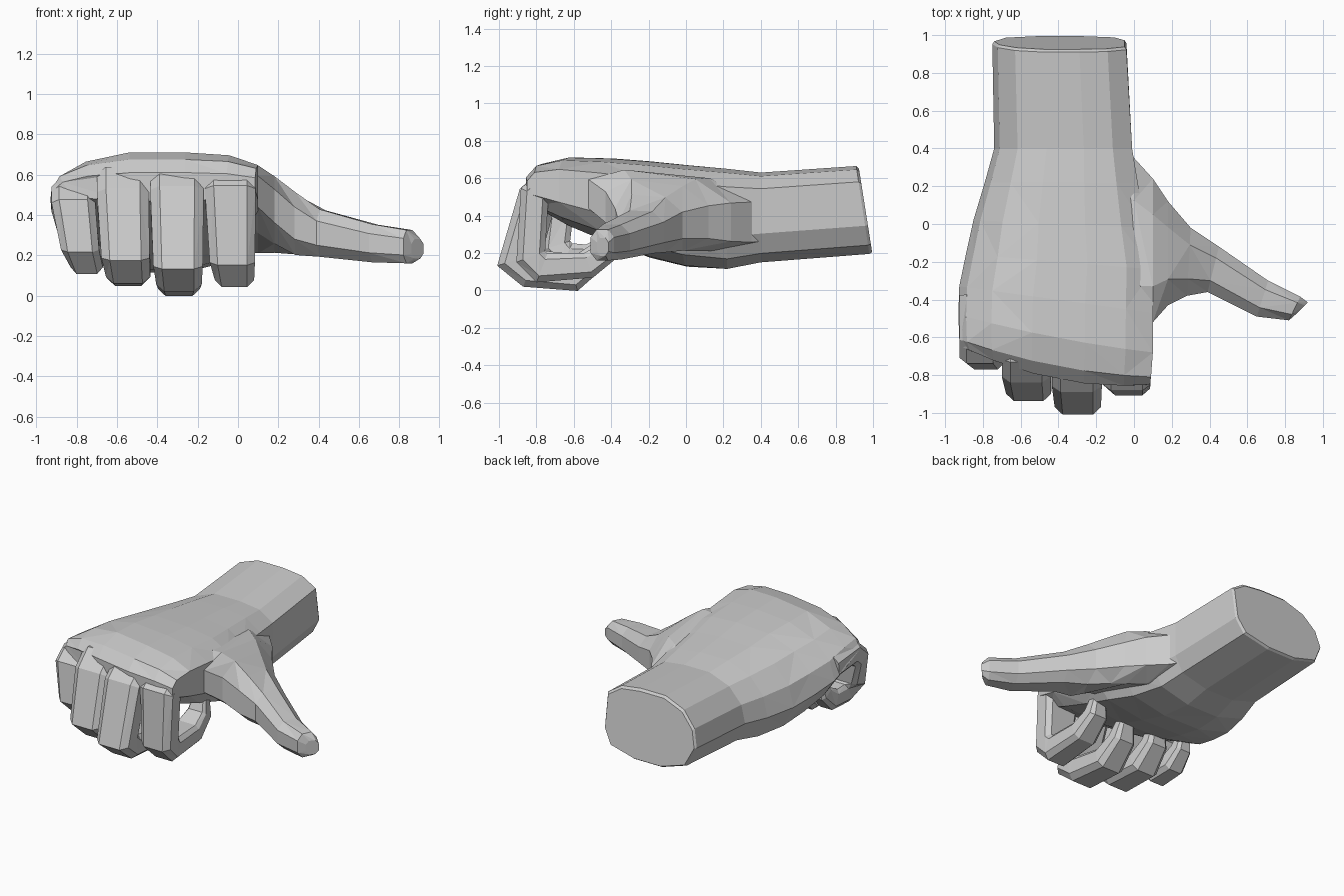
import bpy, bmesh
from mathutils import Vector

if "Cube" in bpy.data.objects:
    bpy.data.objects.remove(bpy.data.objects["Cube"])


def loft(name, rings):
    """Skin equal-sized rings of points into a closed flat-shaded solid."""
    bm = bmesh.new()
    loops = [[bm.verts.new(p) for p in ring] for ring in rings]
    n = len(loops[0])
    for a, b in zip(loops, loops[1:]):
        for i in range(n):
            j = (i + 1) % n
            bm.faces.new((a[i], a[j], b[j], b[i]))
    bm.faces.new(loops[0])
    bm.faces.new(loops[-1])
    # split warped quads so the parts join cleanly
    bmesh.ops.connect_verts_nonplanar(bm, angle_limit=.02, faces=bm.faces)
    bmesh.ops.recalc_face_normals(bm, faces=bm.faces)
    me = bpy.data.meshes.new(name)
    bm.to_mesh(me)
    bm.free()
    ob = bpy.data.objects.new(name, me)
    bpy.context.collection.objects.link(ob)
    return ob


# Forearm stub and palm: one rounded section carried along y
SECTION = [(0, .40), (.04, .66), (.17, .88), (.38, 1), (.65, 1), (.86, .96),
           (1, .82), (1, .32), (.92, .10), (.65, 0), (.35, 0), (.09, .12)]
# y, knuckle slant, forward bulge, cap tilt, x min, x max, z min, z max, heel drop
STATIONS = [
    (.96, 0, 0, .07, -.74, -.05, .205, .65, 0),
    (.945, 0, 0, .07, -.75, -.04, .195, .665, 0),
    (.40, 0, 0, 0, -.74, -.01, .15, .63, 0),
    (.22, 0, 0, 0, -.79, .02, .115, .65, 0),
    (.00, .04, 0, 0, -.85, .06, .14, .67, .02),
    (-.20, .08, 0, 0, -.89, .10, .20, .69, .04),
    (-.40, .14, 0, 0, -.925, .10, .28, .705, .06),
    (-.58, .20, .02, 0, -.93, .10, .36, .71, .04),
    (-.71, .20, .04, 0, -.925, .09, .43, .675, 0),
    (-.75, .20, .07, 0, -.91, .085, .47, .61, 0),
]
hand = loft("hand", [
    [(x0 + u * (x1 - x0),
      y + slant * (.5 - u) - bulge * 4 * u * (1 - u) + tilt * (.5 - v),
      z0 + v * (z1 - z0) - drop * (1 - u) * (1 - v)) for u, v in SECTION]
    for y, slant, bulge, tilt, x0, x1, z0, z1, drop in STATIONS])


# Thumb with its web: chamfered slices along x
def slice_x(x, yb, yf, zb, zf, zt_b, zt_f, lean=0.0):
    c = [Vector((x + lean, yb, zb)), Vector((x + lean, yb, zt_b)),
         Vector((x - lean, yf, zt_f)), Vector((x - lean, yf, zf))]
    ring = []
    for i in range(4):
        ring.append(c[i].lerp(c[i - 1], .25))
        ring.append(c[i].lerp(c[(i + 1) % 4], .25))
    return ring


thumb = loft("thumb", [slice_x(*s) for s in (
    (-.12, .50, -.56, .18, .40, .54, .64),
    (.00, .35, -.55, .15, .39, .58, .66),
    (.10, .24, -.52, .16, .36, .57, .67),
    (.18, .12, -.43, .19, .28, .54, .61),
    (.29, -.02, -.38, .205, .20, .49, .52, .01),
    (.42, -.12, -.36, .20, .19, .42, .43, .03),
    (.68, -.30, -.49, .165, .165, .35, .355, .03),
    (.85, -.385, -.51, .16, .16, .325, .325, .03),
    (.89, -.415, -.475, .185, .185, .28, .28, .03))])


# Curled fingers: chamfered box section swept along a hooked path in yz
def finger(name, top, bottom, path, thick=.075):
    """top and bottom are the x ranges at the knuckle and below it."""
    pts = [Vector((0, y, z)) for y, z in path]
    last = len(pts) - 1
    rings = []
    for i, p in enumerate(pts):
        a = (p - pts[max(i - 1, 0)]).normalized()
        b = (pts[min(i + 1, last)] - p).normalized()
        t = (a + b).normalized()
        miter = 1 / max(t.dot(b if i < last else a), .75)
        nrm = Vector((0, -t.z, t.y))
        k = (1, 1, 1, 1, 1, .9, .72, .45)[i]
        f = min(max((i - 2) / 2, 0), 1)
        x0, x1 = (top[s] + (bottom[s] - top[s]) * f for s in (0, 1))
        x, w, h = (x0 + x1) / 2, (x1 - x0) / 2 * k, thick * k * miter
        rings.append([p + Vector((x + w * u, 0, 0)) + nrm * h * v for u, v in (
            (-1, -.55), (-1, .6), (-.75, 1), (.75, 1),
            (1, .6), (1, -.55), (.65, -1), (-.65, -1))])
    return loft(name, rings)


parts = [
    thumb,
    finger("index_finger", (-.165, .088), (-.115, .08),
           [(-.50, .56), (-.74, .57), (-.81, .51), (-.83, .18), (-.77, .12),
            (-.52, .135), (-.40, .22), (-.375, .34)]),
    finger("middle_finger", (-.435, -.17), (-.405, -.18),
           [(-.50, .56), (-.74, .57), (-.82, .50), (-.92, .16), (-.84, .095),
            (-.60, .07), (-.47, .17), (-.43, .30)], .078),
    finger("ring_finger", (-.70, -.442), (-.655, -.435),
           [(-.45, .555), (-.70, .56), (-.77, .49), (-.85, .20), (-.78, .135),
            (-.56, .12), (-.45, .22), (-.42, .36)], .078),
    finger("little_finger", (-.925, -.708), (-.83, -.67),
           [(-.38, .48), (-.60, .50), (-.67, .44), (-.695, .24), (-.64, .18),
            (-.51, .18), (-.43, .25), (-.40, .36)], .072),
]

# Fuse the digits into the palm as one skin
for part in parts:
    mod = hand.modifiers.new("fuse_" + part.name, 'BOOLEAN')
    mod.operation, mod.solver, mod.object = 'UNION', 'EXACT', part
    mod.use_self = True
fused = bpy.data.meshes.new_from_object(
    hand.evaluated_get(bpy.context.evaluated_depsgraph_get()))
hand.modifiers.clear()
hand.data = fused
for part in parts:
    bpy.data.objects.remove(part)
